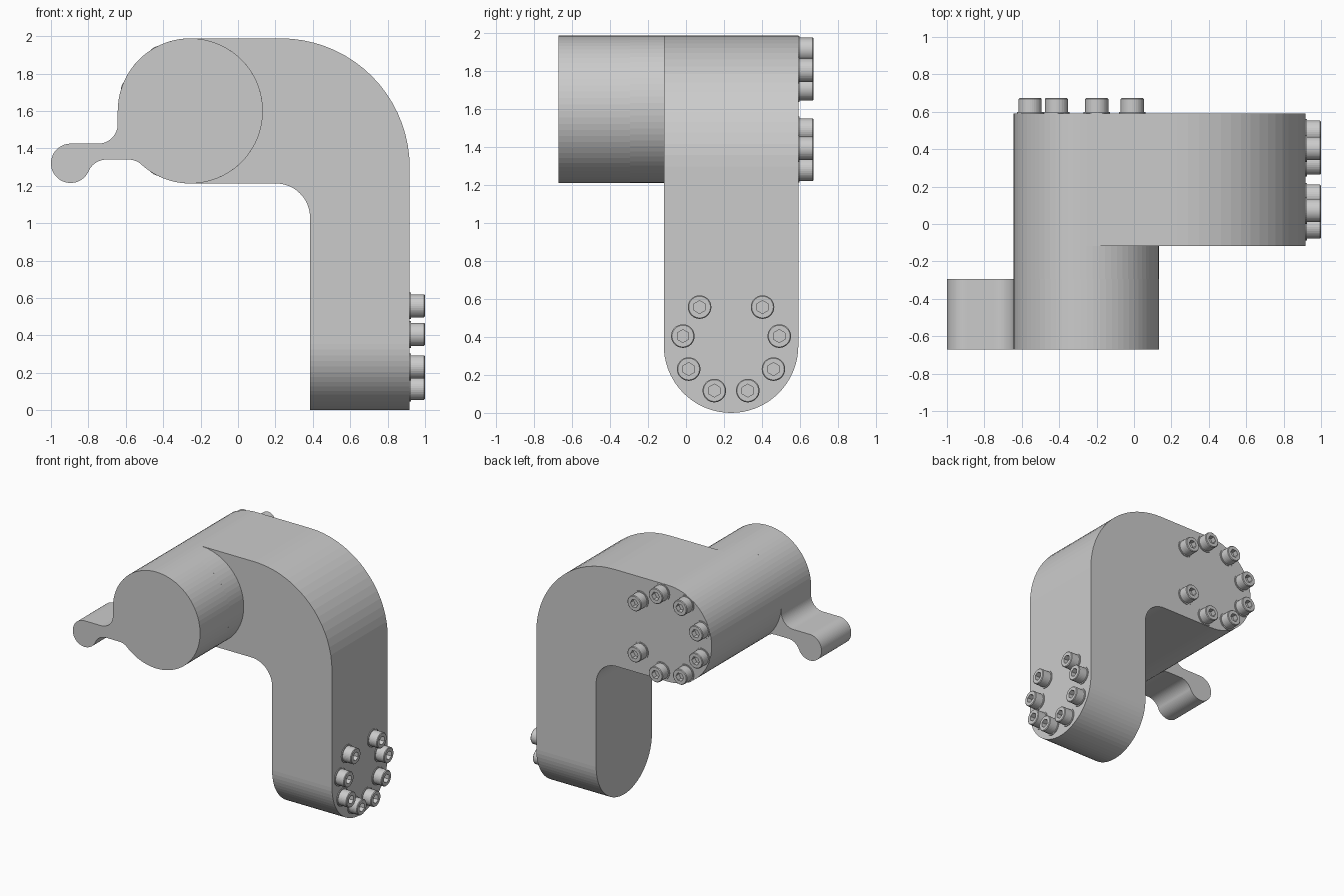
import bpy, bmesh
from math import sin, cos, pi, radians
from mathutils import Matrix

if "Cube" in bpy.data.objects:
    bpy.data.objects.remove(bpy.data.objects["Cube"])

R, CX, CZ = 0.388, -0.255, 1.60            # barrel radius and axis
Y_FRONT, Y_LEVER, Y_ARM, Y_BACK = -0.672, -0.295, -0.117, 0.592
X_FACE = 0.918


def arc(cx, cz, r, a0, a1, step=5):
    n = max(2, round(abs(a1 - a0) / step))
    return [(cx + r * cos(radians(a0 + (a1 - a0) * i / n)),
             cz + r * sin(radians(a0 + (a1 - a0) * i / n))) for i in range(n + 1)]


def to_object(bm, name):
    bmesh.ops.remove_doubles(bm, verts=bm.verts, dist=1e-5)
    bmesh.ops.recalc_face_normals(bm, faces=bm.faces)
    me = bpy.data.meshes.new(name)
    bm.to_mesh(me)
    bm.free()
    ob = bpy.data.objects.new(name, me)
    bpy.context.collection.objects.link(ob)
    return ob


def prism(name, pts, a, b, axis='y'):
    """Extrude a closed 2D outline from a to b along y (xz outline) or x (yz outline)."""
    bm = bmesh.new()
    place = (lambda p, d: (p[0], d, p[1])) if axis == 'y' else (lambda p, d: (d, p[0], p[1]))
    lo = [bm.verts.new(place(p, a)) for p in pts]
    hi = [bm.verts.new(place(p, b)) for p in pts]
    n = len(pts)
    for i in range(n):
        j = (i + 1) % n
        bm.faces.new((lo[i], lo[j], hi[j], hi[i]))
    bm.faces.new(lo)
    bm.faces.new(hi)
    return to_object(bm, name)


# Bent arm: side outline, intersected with a strip that has a rounded lower end
outline = (arc(CX, CZ, R, 90, 270) + arc(0.203, 1.03, 0.182, 90, 0)
           + [(0.385, -0.1), (X_FACE, -0.1)] + arc(X_FACE - 0.69, CZ + R - 0.69, 0.69, 0, 90))
arm = prism("bent_arm", outline, -0.4, 0.9)
half = (Y_BACK - Y_ARM) / 2
mid = (Y_BACK + Y_ARM) / 2
strip = prism("arm_cutter", arc(mid, half, half, 180, 360) + [(Y_BACK, 2.5), (Y_ARM, 2.5)],
              -1.5, 1.5, 'x')
mod = arm.modifiers.new("round_end", 'BOOLEAN')
mod.operation, mod.solver, mod.object = 'INTERSECT', 'EXACT', strip
strip.hide_render = True
strip.hide_set(True)

# Barrel between arm and lever
prism("barrel", arc(CX, CZ, R, 0, 355), Y_LEVER, Y_ARM)

# Front barrel section with thumb lever blended in
lever = (arc(CX, CZ, R, -132.2, 180) + arc(-0.748, 1.53, 0.105, 0, -90)
         + arc(-0.895, 1.32, 0.105, 90, 336) + arc(-0.703, 1.235, 0.105, 156, 90)
         + arc(-0.586, 1.235, 0.105, 90, 47.8))
prism("barrel_with_lever", lever, Y_FRONT, Y_LEVER)


# Socket-head bolt: stacked rings for washer, head and hexagonal socket
def bolt_mesh(height=0.081, n=36):
    rings = [(0.071, 0.0, 0), (0.071, 0.006, 0), (0.062, 0.006, 0), (0.062, height - 0.005, 0),
             (0.057, height, 0), (0.034, height, 1), (0.034, height - 0.04, 1)]
    bm = bmesh.new()
    prev = None
    for r, z, is_hex in rings:
        ring = []
        for i in range(n):
            a = 2 * pi * i / n
            k = cos(pi / 6) / cos(a % (pi / 3) - pi / 6) if is_hex else 1
            ring.append(bm.verts.new((r * k * cos(a), r * k * sin(a), z)))
        if prev:
            for i in range(n):
                j = (i + 1) % n
                bm.faces.new((prev[i], prev[j], ring[j], ring[i]))
        else:
            bm.faces.new(ring[::-1])
        prev = ring
    bm.faces.new(prev)
    bmesh.ops.recalc_face_normals(bm, faces=bm.faces)
    me = bpy.data.meshes.new("bolt")
    bm.to_mesh(me)
    bm.free()
    return me


bolt = bolt_mesh()


def add_bolt(name, loc, rot):
    ob = bpy.data.objects.new(name, bolt)
    ob.matrix_world = Matrix.Translation(loc) @ rot
    bpy.context.collection.objects.link(ob)


# Two rings of eight bolts on a nine-hole circle, each with one hole left empty
to_back = Matrix.Rotation(-pi / 2, 4, 'X')
to_right = Matrix.Rotation(pi / 2, 4, 'Y')
for i in range(1, 9):
    a = radians(40 * i)
    add_bolt(f"back_bolt_{i}", (CX + 0.32 * cos(a), Y_BACK, CZ + 0.32 * sin(a)), to_back)
    b = a + pi / 2
    add_bolt(f"side_bolt_{i}", (X_FACE, mid + 0.258 * cos(b), 0.36 + 0.258 * sin(b)), to_right)
